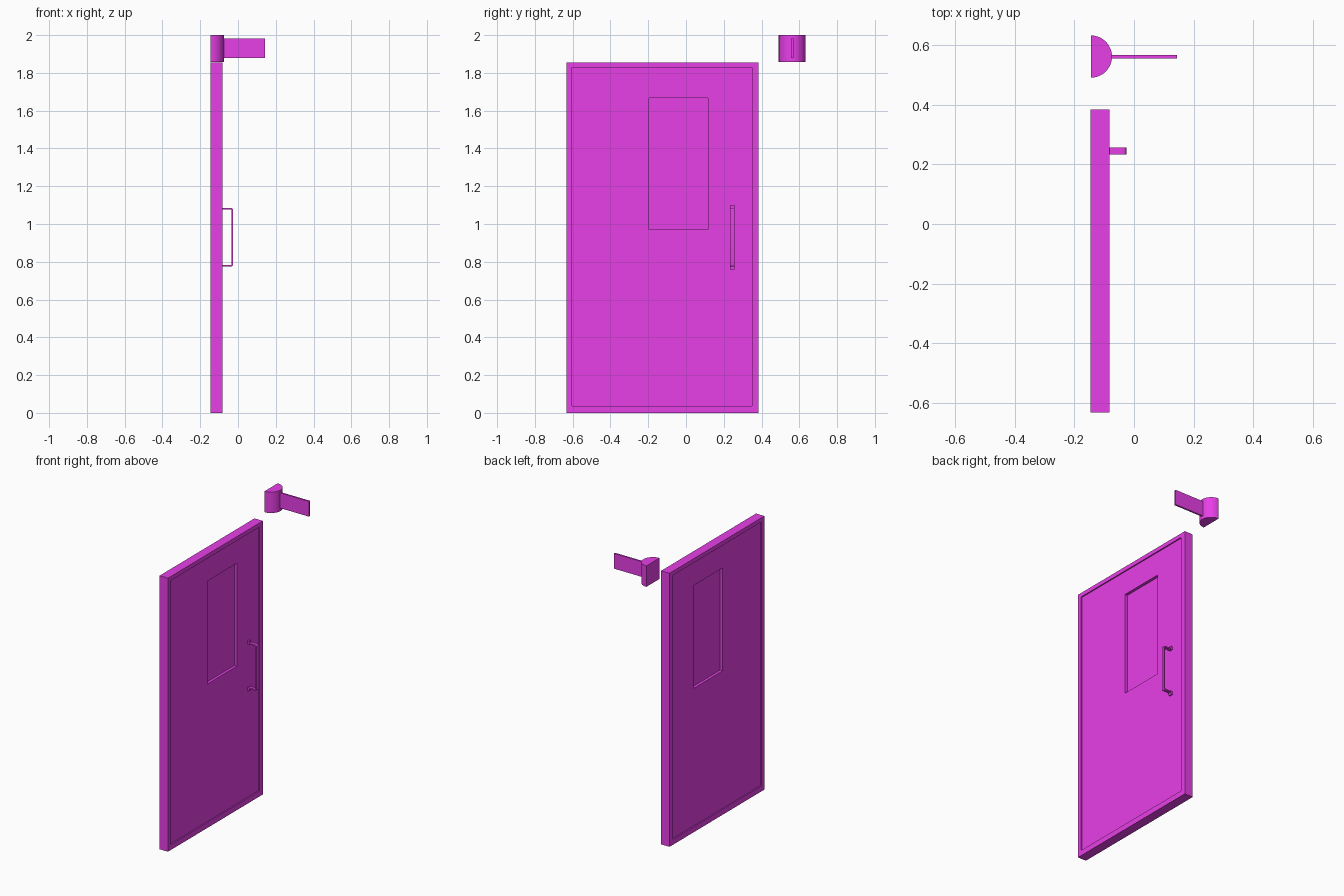
import bpy, bmesh, math

if "Cube" in bpy.data.objects:
    bpy.data.objects.remove(bpy.data.objects["Cube"])

mat = bpy.data.materials.new("magenta")
mat.diffuse_color = (0.8, 0.05, 0.8, 1)
mat.use_nodes = True
mat.node_tree.nodes["Principled BSDF"].inputs["Base Color"].default_value = mat.diffuse_color


def prism(name, pts, axis, a, b, smooth=False):
    """Extrude a 2D outline from a to b along axis x (pts are y,z), y (x,z) or z (x,y)."""
    i = "xyz".index(axis)

    def place(p, t):
        c = list(p)
        c.insert(i, t)
        return c
    bm = bmesh.new()
    face = bm.faces.new([bm.verts.new(place(p, a)) for p in pts])
    ext = bmesh.ops.extrude_face_region(bm, geom=[face])
    for v in ext["geom"]:
        if isinstance(v, bmesh.types.BMVert):
            v.co[i] = b
    return finish(name, bm, smooth)


def finish(name, bm, smooth=False):
    bmesh.ops.recalc_face_normals(bm, faces=bm.faces)
    me = bpy.data.meshes.new(name)
    bm.to_mesh(me)
    bm.free()
    ob = bpy.data.objects.new(name, me)
    bpy.context.collection.objects.link(ob)
    me.materials.append(mat)
    if smooth:
        bpy.ops.object.select_all(action="DESELECT")
        ob.select_set(True)
        bpy.context.view_layer.objects.active = ob
        bpy.ops.object.shade_smooth_by_angle(angle=math.radians(35))
    return ob


def rect(a0, b0, a1, b1):
    return [(a0, b0), (a1, b0), (a1, b1), (a0, b1)]


def ring(name, outer, inner, x0, x1):
    """Rectangular border in the y-z plane with a clear opening."""
    bm = bmesh.new()
    loops = [[bm.verts.new((x, y, z)) for y, z in rect(*r)]
             for r, x in ((outer, x0), (outer, x1), (inner, x1), (inner, x0))]
    for k in range(4):
        A, B = loops[k], loops[(k + 1) % 4]
        for j in range(4):
            n = (j + 1) % 4
            bm.faces.new((A[j], A[n], B[n], B[j]))
    return finish(name, bm)


# Door frame, recessed leaf and glazed opening
opening = (-0.603, 0.037, 0.350, 1.828)
window = (-0.195, 0.970, 0.117, 1.668)
ring("door_frame", (-0.632, 0, 0.385, 1.856), opening, -0.146, -0.083)
ring("door_leaf", opening, window, -0.138, -0.091)
prism("window_pane", rect(*window), "x", -0.119, -0.110)

# Pull handle: bent flat strap with a mounting plate at each end
o, r, t = -0.026, 0.010, 0.008
zm, h = 0.930, 0.155


def strap_half(xo, half, rad):
    arc = [(xo - rad + rad * math.cos(a), half - rad + rad * math.sin(a))
           for a in (math.radians(90 - 22.5 * k) for k in range(5))]
    return [(-0.093, half)] + arc


def strap(xo, half, rad):
    top = strap_half(xo, half, rad)
    return [(x, zm + z) for x, z in top] + [(x, zm - z) for x, z in reversed(top)]


prism("pull_handle", strap(o, h, r) + strap(o - t, h - t, r - t)[::-1],
      "y", 0.234, 0.256, True)
for s, label in ((1, "upper"), (-1, "lower")):
    z = zm + s * 0.159
    prism(label + "_handle_plate", rect(0.234, z - 0.012, 0.256, z + 0.012),
          "x", -0.093, -0.081)

# Wall sign: half-round bracket with a projecting blade
cx, cy, rad = -0.145, 0.562, 0.071
arc = [(cx + rad * math.cos(a), cy + rad * math.sin(a))
       for a in (math.radians(-90 + 7.5 * k) for k in range(25))]
prism("sign_bracket", arc, "z", 1.858, 2.0, True)
prism("sign_blade", rect(-0.085, cy - 0.006, 0.144, cy + 0.006), "z", 1.88, 1.983)
